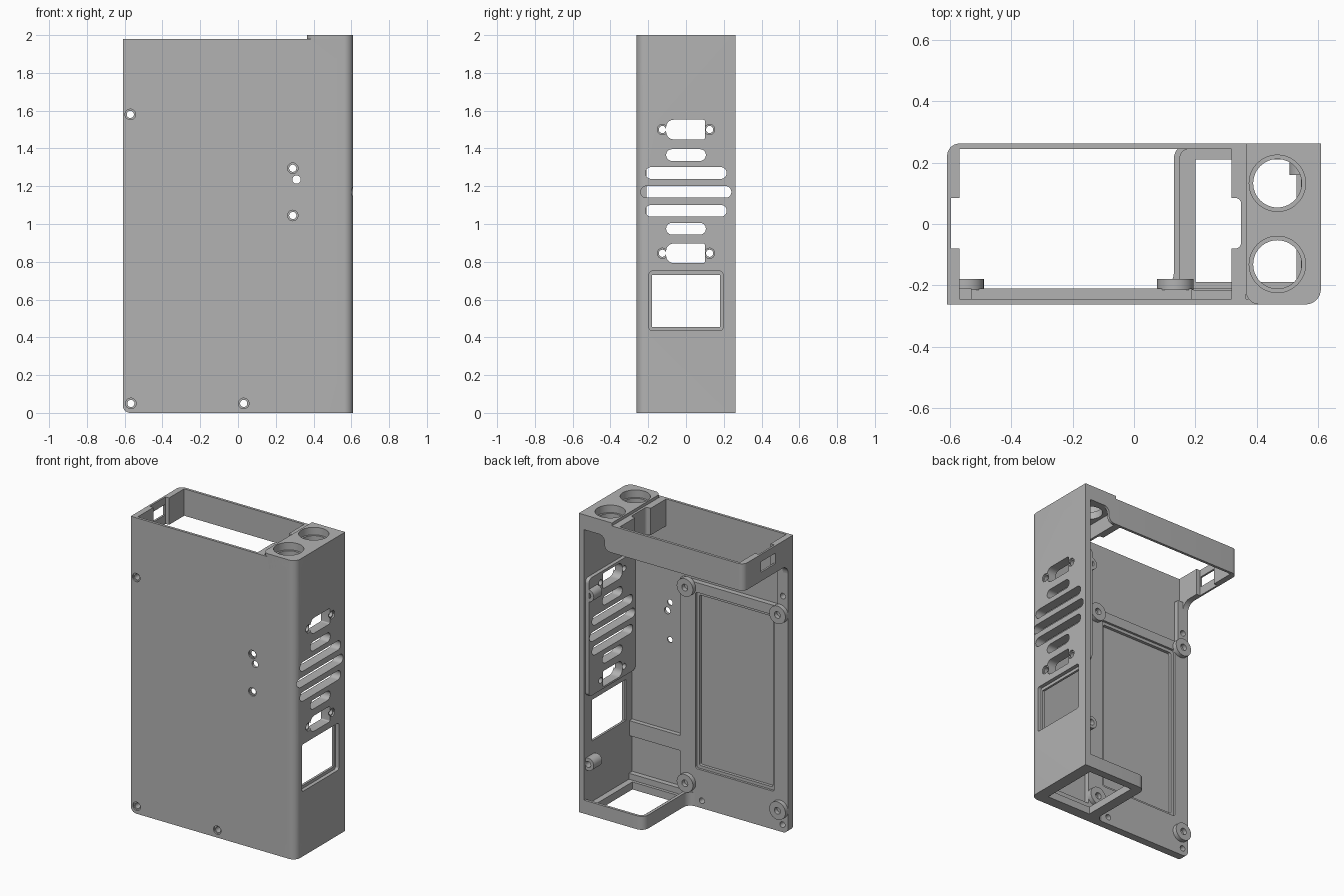
import bpy, bmesh, math

if "Cube" in bpy.data.objects:
    bpy.data.objects.remove(bpy.data.objects["Cube"])

Y = 0.2625          # half depth of the enclosure
grey = bpy.data.materials.new("plain_grey")
grey.diffuse_color = (0.45, 0.45, 0.45, 1)
grey.use_nodes = True
grey.node_tree.nodes["Principled BSDF"].inputs["Base Color"].default_value = grey.diffuse_color


def arc(cx, cy, r, a0, a1, n=8):
    return [(cx + r * math.cos(math.radians(a0 + (a1 - a0) * i / n)),
             cy + r * math.sin(math.radians(a0 + (a1 - a0) * i / n))) for i in range(n + 1)]


def rect(u0, u1, v0, v1, r=0):
    """Rectangle profile; r is one radius or four, counter-clockwise from lower left."""
    rs = r if isinstance(r, tuple) else (r,) * 4
    pts = []
    for k, (u, v, su, sv) in enumerate([(u0, v0, 1, 1), (u1, v0, -1, 1),
                                        (u1, v1, -1, -1), (u0, v1, 1, -1)]):
        q = rs[k]
        if q:
            pts += arc(u + su * q, v + sv * q, q, 180 + 90 * k, 270 + 90 * k)
        else:
            pts.append((u, v))
    return pts


def circle(u, v, r, n=32):
    return arc(u, v, r, 0, 360 - 360 / n, n - 1)


def prism(name, pts, axis, a, b):
    """Extrude a profile along an axis from a to b."""
    place = {'x': lambda u, v, w: (w, u, v), 'y': lambda u, v, w: (u, w, v),
             'z': lambda u, v, w: (u, v, w)}[axis]
    bm = bmesh.new()
    lo = [bm.verts.new(place(u, v, a)) for u, v in pts]
    hi = [bm.verts.new(place(u, v, b)) for u, v in pts]
    bm.faces.new(lo)
    bm.faces.new(hi)
    for i in range(len(pts)):
        j = (i + 1) % len(pts)
        bm.faces.new((lo[i], lo[j], hi[j], hi[i]))
    bmesh.ops.recalc_face_normals(bm, faces=bm.faces)
    me = bpy.data.meshes.new(name)
    bm.to_mesh(me)
    bm.free()
    ob = bpy.data.objects.new(name, me)
    bpy.context.collection.objects.link(ob)
    me.materials.append(grey)
    return ob


def cut(ob, pts, axis, a, b):
    c = prism("cutter", pts, axis, a, b)
    c.hide_render = True
    m = ob.modifiers.new("cut", 'BOOLEAN')
    m.operation, m.object, m.solver = 'DIFFERENCE', c, 'EXACT'
    bpy.context.view_layer.objects.active = ob
    bpy.ops.object.modifier_apply(modifier=m.name)
    bpy.data.objects.remove(c, do_unlink=True)


# front panel and right wall as one L section with a rounded corner
shell = prism("front_and_right_shell",
              [(-0.61, -Y)] + arc(0.56, -Y + 0.05, 0.05, -90, 0) +
              [(0.61, Y), (0.57, Y), (0.57, -0.245), (-0.61, -0.245)], 'z', 0, 1.98)
corner = [(-0.65, -0.05)] + [(-0.57, -0.05)] + arc(-0.57, 0.04, 0.04, 270, 180) + [(-0.65, 0.04)]
cut(shell, corner, 'y', -0.4, -0.2)

# raised frame behind the front panel, with a stepped recess
frame = prism("inner_frame", rect(-0.61, 0.19, 0, 1.5, (0.04, 0, 0, 0)), 'y', -0.245, -0.21)
cut(frame, rect(-0.505, 0.077, 0.255, 1.435, 0.015), 'y', -0.225, -0.1)
cut(frame, rect(-0.485, 0.057, 0.275, 1.415, 0.01), 'y', -0.3, -0.1)
rail = prism("left_rail", rect(-0.61, -0.53, 1.5, 1.8), 'y', -0.245, -0.21)
prism("cross_bar", rect(0.19, 0.57, 0.34, 0.44), 'y', -0.245, -0.215)

# screw holes in the front
for x, z in [(-0.57, 1.58), (-0.567, 0.05), (0.03, 0.05), (0.29, 1.295), (0.29, 1.045)]:
    cut(shell, circle(x, z, 0.028), 'y', -0.4, -0.253)
    for part in (shell, rail if z > 1.5 else frame):
        cut(part, circle(x, z, 0.019), 'y', -0.4, -0.1)
cut(shell, circle(0.31, 1.235, 0.022), 'y', -0.4, -0.1)

# mounting bosses
for x in (-0.55, 0.135):
    for z in (0.15, 1.46):
        boss = prism("mounting_boss", circle(x, z, 0.06), 'y', -0.215, -0.18)
        cut(boss, circle(x, z, 0.022), 'y', -0.208, -0.1)

# screw posts on the right wall
for z in (0.33, 1.46):
    post = prism("screw_post", circle(0.55, z, 0.042), 'y', 0.16, 0.25)
    cut(post, circle(0.55, z, 0.02), 'y', 0.2, 0.3)

# right wall openings: vent slots, sockets, screw holes
pad = prism("vent_pad", rect(-0.245, 0.25, 0.78, 1.57, 0.03), 'x', 0.545, 0.575)
slots = [(1.17, 0.24), (1.27, 0.215), (1.07, 0.215), (1.365, 0.105), (0.975, 0.105)]
for part in (shell, pad):
    for z, w in slots:
        cut(part, rect(-w, w, z - 0.031, z + 0.031, 0.0305), 'x', 0.5, 0.7)
    for z in (1.5, 0.845):
        cut(part, rect(-0.105, 0.1, z - 0.052, z + 0.052, (0.04, 0.008, 0.008, 0.04)), 'x', 0.5, 0.7)
        for y in (-0.125, 0.125):
            cut(part, circle(y, z, 0.019), 'x', 0.5, 0.7)
for z in (1.5, 0.845):
    for y in (-0.125, 0.125):
        cut(shell, circle(y, z, 0.027), 'x', 0.6, 0.7)
cut(shell, rect(-0.195, 0.195, 0.435, 0.75, 0.015), 'x', 0.585, 0.7)
cut(shell, rect(-0.18, 0.18, 0.455, 0.73), 'x', 0.5, 0.7)

# top block with two counterbored holes
block = prism("top_block", rect(0.365, 0.61, -Y, Y, (0.045, 0.05, 0, 0)), 'z', 1.9, 2.0)
for y in (-0.132, 0.133):
    cut(block, circle(0.468, y, 0.092, 48), 'z', 1.95, 2.1)
    cut(block, circle(0.468, y, 0.079, 48), 'z', 1.8, 2.1)

# band around the open top: back and left walls
band = prism("top_band",
             [(0.365, Y)] + arc(-0.57, Y - 0.04, 0.04, 90, 180) +
             [(-0.61, -Y), (-0.57, -Y), (-0.57, 0.245), (0.365, 0.245)], 'z', 1.8, 1.98)
cut(band, rect(-0.597, -0.5, -0.08, 0.085), 'z', 1.7, 2.1)
cut(band, rect(-0.075, 0.08, 1.86, 1.93), 'x', -0.7, -0.55)
prism("band_step", [(0.365, 1.9), (0.365, 1.8)] + arc(0.38, 1.84, 0.04, 270, 360) +
      arc(0.46, 1.86, 0.04, 180, 90), 'y', 0.245, Y)
prism("band_fillet", [(-0.21, 1.81)] + [(-0.15, 1.81)] + arc(-0.15, 1.74, 0.06, 90, 180),
      'x', -0.61, -0.57)

# divider between the open top and the block
divider = prism("divider", rect(0.318, 0.366, -0.246, 0.246), 'z', 1.8, 1.98)
cut(divider, rect(0.25, 0.35, -0.08, 0.085, (0, 0.02, 0.02, 0)), 'z', 1.7, 2.1)

# bottom tray with a rectangular opening
tray = prism("bottom_tray", rect(0.13, 0.61, -Y, Y, (0, 0.05, 0, 0.05)), 'z', 0, 0.09)
cut(tray, rect(0.15, 0.57, -0.21, 0.245, (0, 0, 0, 0.03)), 'z', 0.05, 0.2)
cut(tray, rect(0.2, 0.53, -0.19, 0.21), 'z', -0.1, 0.2)
prism("tray_fillet", [(0.131, -0.211), (0.131, -0.16)] + arc(0.08, -0.16, 0.05, 0, -90), 'z', 0, 0.09)

# smooth the curved walls, keep edges sharp
bpy.ops.object.select_all(action='SELECT')
bpy.ops.object.shade_smooth_by_angle(angle=math.radians(30))
